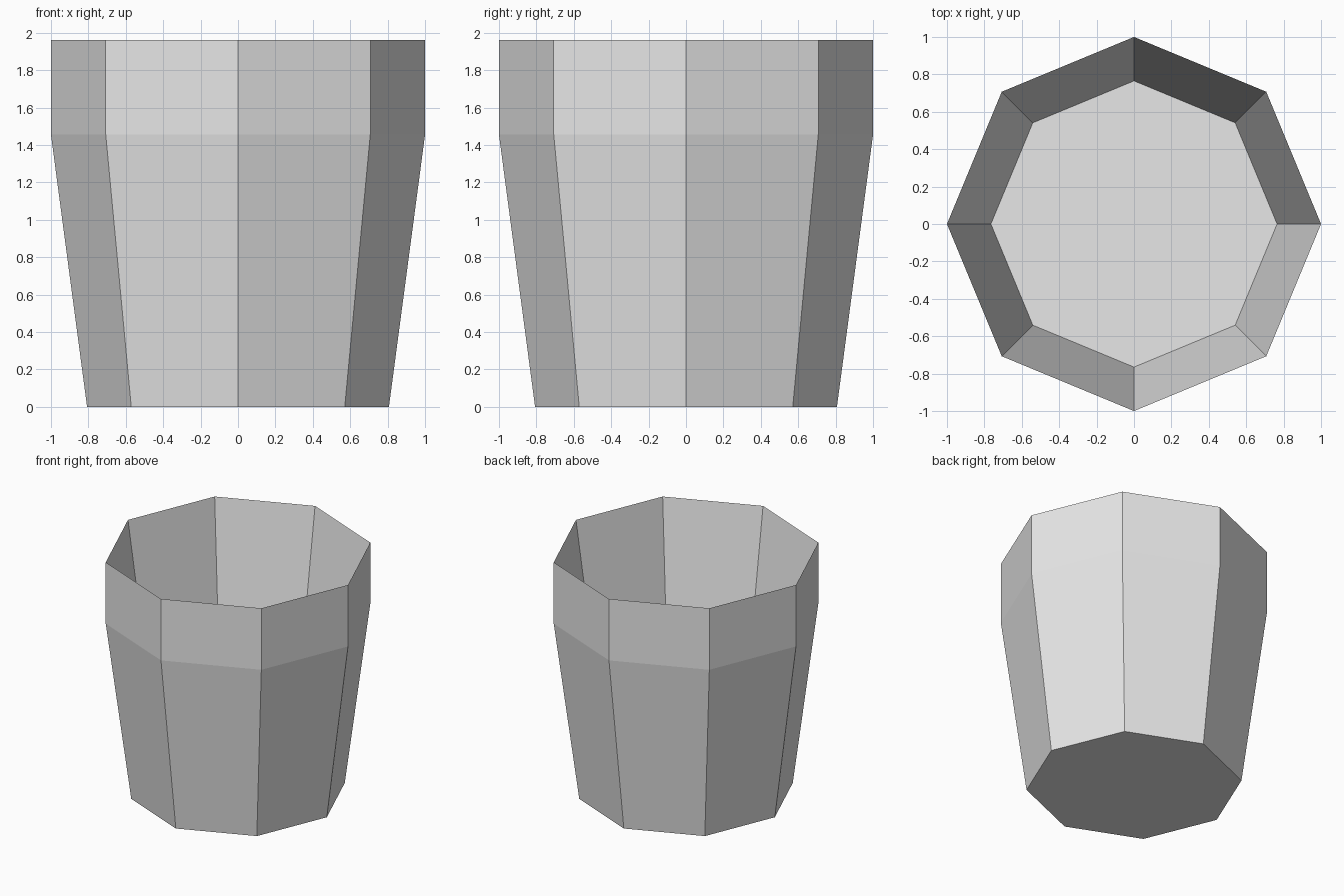
import bpy
import bmesh
from math import cos, sin, pi

old = bpy.data.objects.get("Cube")
if old:
    bpy.data.objects.remove(old, do_unlink=True)

SIDES = 8

# Colour
grey = bpy.data.materials.new("light grey")
grey.use_nodes = True
colour = (0.8, 0.8, 0.8, 1)
grey.diffuse_color = colour
grey.node_tree.nodes["Principled BSDF"].inputs["Base Color"].default_value = colour

# Profile as radius and height: base, shoulder, sharp rim, inner floor
profile = [(0.807, 0), (1, 1.455), (1, 1.96), (0.765, 0.36)]

bm = bmesh.new()
rings = []
for radius, height in profile:
    angles = [2 * pi * i / SIDES for i in range(SIDES)]
    rings.append([bm.verts.new((radius * cos(a), radius * sin(a), height))
                  for a in angles])

# Outer and inner walls
for low, high in zip(rings, rings[1:]):
    for i in range(SIDES):
        j = (i + 1) % SIDES
        bm.faces.new((low[i], low[j], high[j], high[i]))

# Underside and inner floor
bm.faces.new(rings[0][::-1])
bm.faces.new(rings[-1])
bmesh.ops.recalc_face_normals(bm, faces=bm.faces)

mesh = bpy.data.meshes.new("cup")
bm.to_mesh(mesh)
bm.free()
mesh.materials.append(grey)
cup = bpy.data.objects.new("cup", mesh)
bpy.context.collection.objects.link(cup)
